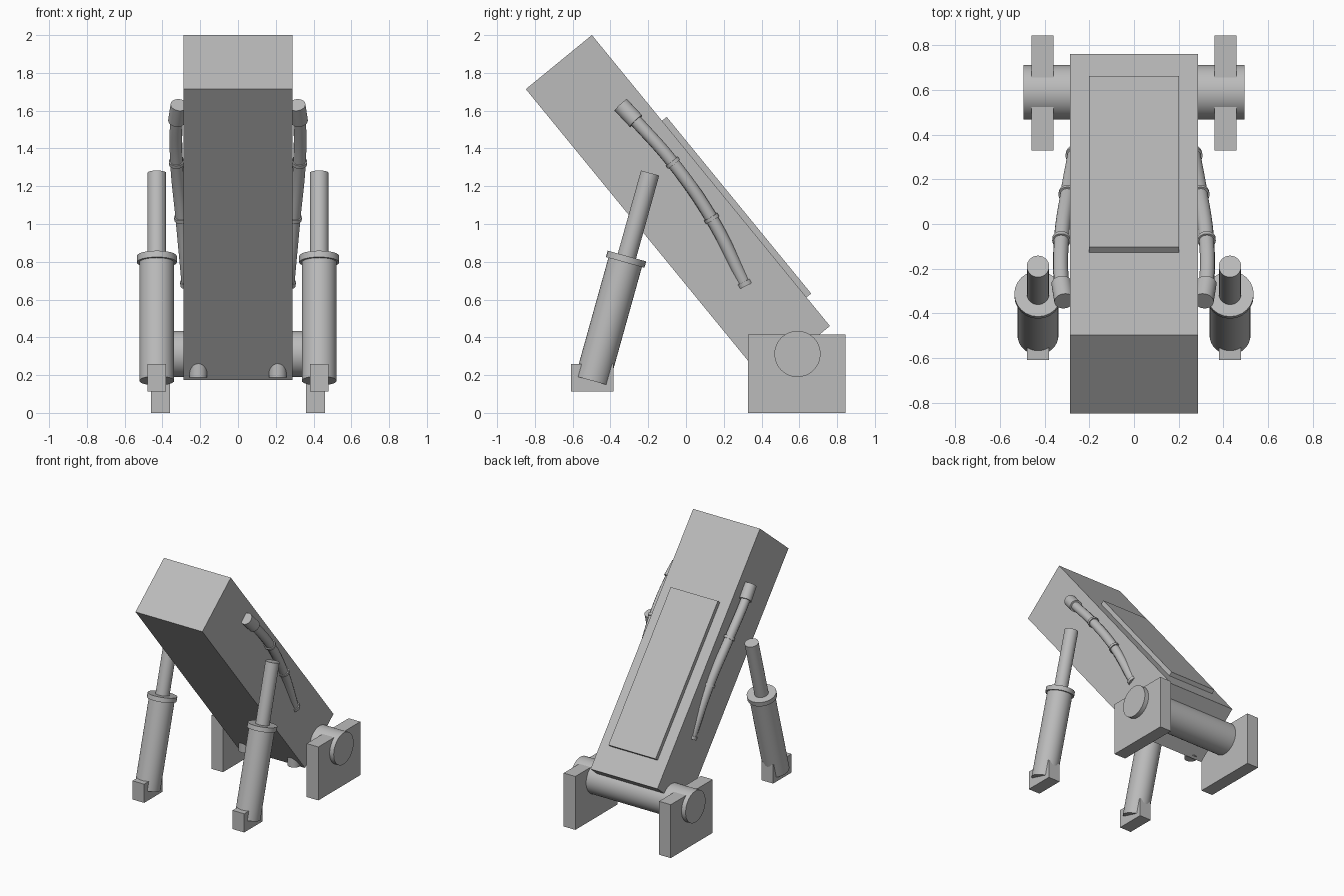
import bpy, bmesh, math
from mathutils import Vector, Matrix

if "Cube" in bpy.data.objects:
    bpy.data.objects.remove(bpy.data.objects["Cube"])

grey = bpy.data.materials.new("plain_grey")
grey.diffuse_color = (0.5, 0.5, 0.5, 1)
grey.use_nodes = True
grey.node_tree.nodes["Principled BSDF"].inputs["Base Color"].default_value = grey.diffuse_color


def finish(name, bm, smooth=False):
    mesh = bpy.data.meshes.new(name)
    bm.to_mesh(mesh)
    bm.free()
    mesh.materials.append(grey)
    ob = bpy.data.objects.new(name, mesh)
    bpy.context.collection.objects.link(ob)
    if smooth:
        bpy.ops.object.select_all(action='DESELECT')
        ob.select_set(True)
        bpy.context.view_layer.objects.active = ob
        bpy.ops.object.shade_smooth_by_angle(angle=math.radians(35))
    return ob


def box(name, centre, size, tilt=0.0):
    bm = bmesh.new()
    m = Matrix.Translation(centre) @ Matrix.Rotation(tilt, 4, 'X') @ Matrix.Diagonal((*size, 1))
    bmesh.ops.create_cube(bm, size=1, matrix=m)
    return finish(name, bm)


def rod(name, a, b, r, segments=32):
    a, b = Vector(a), Vector(b)
    d = b - a
    m = Matrix.Translation((a + b) / 2) @ d.to_track_quat('Z', 'Y').to_matrix().to_4x4()
    bm = bmesh.new()
    bmesh.ops.create_cone(bm, cap_ends=True, segments=segments, radius1=r, radius2=r,
                          depth=d.length, matrix=m)
    return finish(name, bm, True)


def band(name, p, direction, r, width):
    p, d = Vector(p), Vector(direction).normalized() * width / 2
    return rod(name, p - d, p + d, r, 24)


def hose(name, pts, r):
    cu = bpy.data.curves.new(name, 'CURVE')
    cu.dimensions = '3D'
    cu.bevel_depth = r
    cu.bevel_resolution = 4
    cu.use_fill_caps = True
    cu.resolution_u = 8
    sp = cu.splines.new('BEZIER')
    sp.bezier_points.add(len(pts) - 1)
    for bp, p in zip(sp.bezier_points, pts):
        bp.co = p
        bp.handle_left_type = bp.handle_right_type = 'AUTO'
    cu.materials.append(grey)
    ob = bpy.data.objects.new(name, cu)
    bpy.context.collection.objects.link(ob)


# Tilted main body and the raised panel on its upper face
TILT = math.atan2(1.26, 1.54)
along = Vector((0, -math.sin(TILT), math.cos(TILT)))
out = Vector((0, math.cos(TILT), math.sin(TILT)))
centre = Vector((0, -0.043, 1.087))
box("main_body", centre, (0.575, 0.452, 1.99), TILT)
box("raised_panel", centre + out * 0.233 - along * 0.195, (0.405, 0.05, 1.208), TILT)

# Pivot shaft through the lower end
rod("pivot_shaft", (-0.495, 0.59, 0.312), (0.495, 0.59, 0.312), 0.122, 48)

for s, side in ((1, "right"), (-1, "left")):
    # Pivot support and ram foot
    box(side + "_pivot_support", (s * 0.41, 0.587, 0.207), (0.1, 0.515, 0.415))
    box(side + "_ram_foot", (s * 0.43, -0.497, 0.187), (0.1, 0.225, 0.145))

    # Hydraulic ram: barrel, collar and piston on one axis
    base, tip = Vector((s * 0.43, -0.497, 0.17)), Vector((s * 0.43, -0.19, 1.27))
    axis = tip - base
    rod(side + "_ram_barrel", base, base + axis * 0.58, 0.092)
    band(side + "_ram_collar", base + axis * 0.585, axis, 0.106, 0.035)
    rod(side + "_ram_piston", base + axis * 0.5, tip, 0.05)

    # Stub under the lower edge of the body
    rod(side + "_lower_stub", (s * 0.21, 0.388, 0.187), (s * 0.21, 0.388, 0.32), 0.047)

    # Side hose with end cap and bands
    path = [Vector((s * x, y, z)) for x, y, z in (
        (0.312, -0.345, 1.63), (0.325, -0.265, 1.545), (0.325, -0.07, 1.325),
        (0.297, 0.135, 1.03), (0.265, 0.31, 0.685))]
    hose(side + "_hose", path, 0.034)
    rod(side + "_hose_cap", path[0], path[1], 0.045)
    for i in (2, 3):
        band(side + "_hose_band", path[i], path[i + 1] - path[i - 1], 0.041, 0.02)
    band(side + "_hose_end_band", path[4], path[4] - path[3], 0.041, 0.025)
